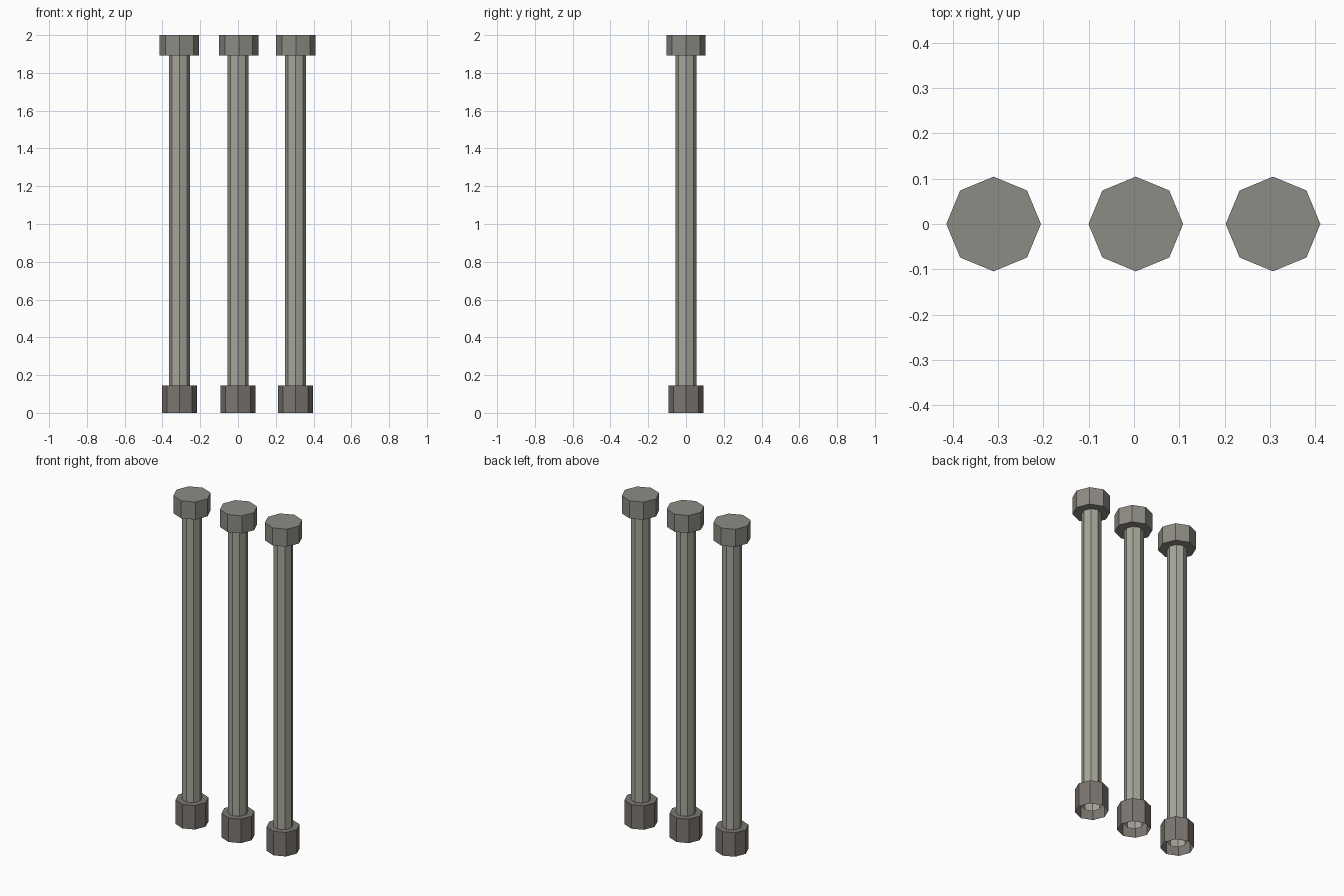
import bpy, bmesh, math

if "Cube" in bpy.data.objects:
    bpy.data.objects.remove(bpy.data.objects["Cube"])

SIDES = 8


def material(name, rgb):
    m = bpy.data.materials.new(name)
    m.diffuse_color = (*rgb, 1.0)
    m.use_nodes = True
    m.node_tree.nodes["Principled BSDF"].inputs["Base Color"].default_value = m.diffuse_color
    return m


def prism(name, x, radius, z0, z1, mat, bottom=True, top=True):
    """Flat-sided octagonal prism with optional end faces."""
    bm = bmesh.new()
    rings = []
    for z in (z0, z1):
        rings.append([bm.verts.new((radius * math.cos(i * math.tau / SIDES),
                                    radius * math.sin(i * math.tau / SIDES), z))
                      for i in range(SIDES)])
    low, high = rings
    for i in range(SIDES):
        j = (i + 1) % SIDES
        bm.faces.new((low[i], low[j], high[j], high[i]))
    if bottom:
        bm.faces.new(low[::-1])
    if top:
        bm.faces.new(high)
    mesh = bpy.data.meshes.new(name)
    bm.to_mesh(mesh)
    bm.free()
    mesh.materials.append(mat)
    obj = bpy.data.objects.new(name, mesh)
    obj.location.x = x
    bpy.context.collection.objects.link(obj)
    return obj


shaft_mat = material("shaft_grey", (0.38, 0.38, 0.33))
cap_mat = material("cap_grey", (0.27, 0.26, 0.23))
base_mat = material("base_brown", (0.20, 0.18, 0.16))

# Three posts; each cap sits at its own slight offset from the shaft
for side, x, cap_x in (("left", -0.31, -0.31),
                       ("middle", 0.0, 0.004),
                       ("right", 0.304, 0.307)):
    # hollow foot, open underneath
    prism(f"{side}_base", x, 0.0925, 0.0, 0.146, base_mat, bottom=False)
    # open tube starting just inside the foot and ending in the cap
    prism(f"{side}_shaft", x, 0.055, 0.035, 1.91, shaft_mat,
          bottom=False, top=False)
    # closed cap
    prism(f"{side}_cap", cap_x, 0.1045, 1.893, 2.0, cap_mat)
